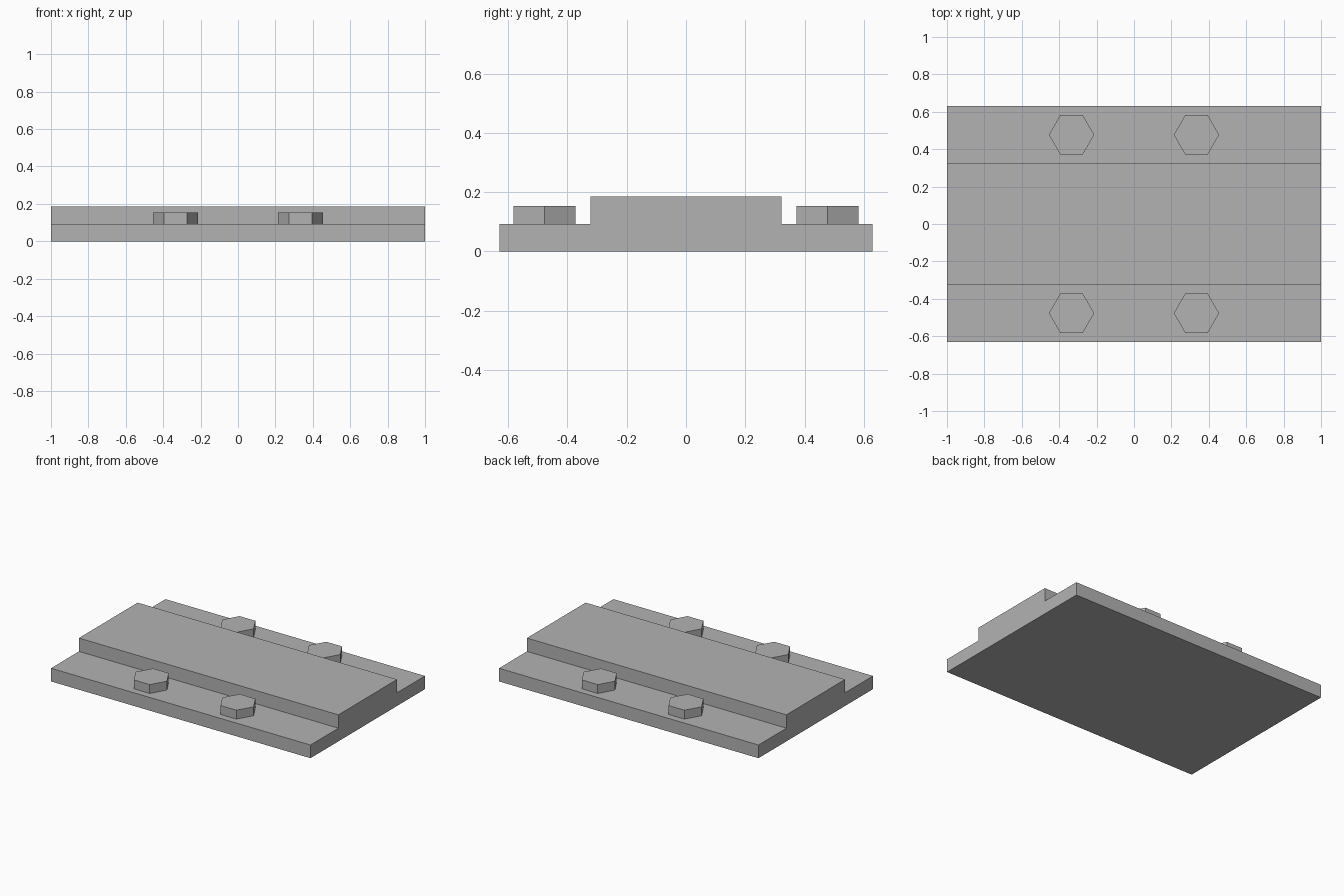
import bpy
import bmesh
from math import cos, sin, tau
from mathutils import Vector

cube = bpy.data.objects.get("Cube")
if cube:
    bpy.data.objects.remove(cube, do_unlink=True)

# One plain grey metal for the whole model
steel = bpy.data.materials.new("grey_steel")
steel.use_nodes = True
steel.diffuse_color = (0.45, 0.45, 0.45, 1)
steel.node_tree.nodes["Principled BSDF"].inputs["Base Color"].default_value = steel.diffuse_color


def prism(name, outline, depth, location=(0, 0, 0)):
    """Extrude a closed outline along the depth vector."""
    bm = bmesh.new()
    face = bm.faces.new([bm.verts.new(p) for p in outline])
    result = bmesh.ops.extrude_face_region(bm, geom=[face], use_keep_orig=True)
    moved = [v for v in result["geom"] if isinstance(v, bmesh.types.BMVert)]
    bmesh.ops.translate(bm, verts=moved, vec=Vector(depth))
    bmesh.ops.recalc_face_normals(bm, faces=bm.faces)
    mesh = bpy.data.meshes.new(name)
    bm.to_mesh(mesh)
    bm.free()
    mesh.materials.append(steel)
    obj = bpy.data.objects.new(name, mesh)
    obj.location = location
    bpy.context.collection.objects.link(obj)
    return obj


# Stepped plate: cross-section with a raised middle, extruded along x
half_width, ledge_top = 0.63, 0.092
rib_half, rib_top = 0.323, 0.185
half_section = [(half_width, 0), (half_width, ledge_top), (rib_half, ledge_top), (rib_half, rib_top)]
section = half_section + [(-y, z) for y, z in reversed(half_section)]
prism("stepped_plate", [(-1, y, z) for y, z in section], (2, 0, 0))

# Hexagonal bolt heads, two on each ledge
hexagon = [(0.121 * cos(i * tau / 6), 0.121 * sin(i * tau / 6), 0) for i in range(6)]
for side_y, y in (("front", -0.477), ("back", 0.477)):
    for side_x, x in (("right", -0.334), ("left", 0.334)):
        prism(f"bolt_head_{side_y}_{side_x}", hexagon, (0, 0, 0.062), (x, y, ledge_top))
